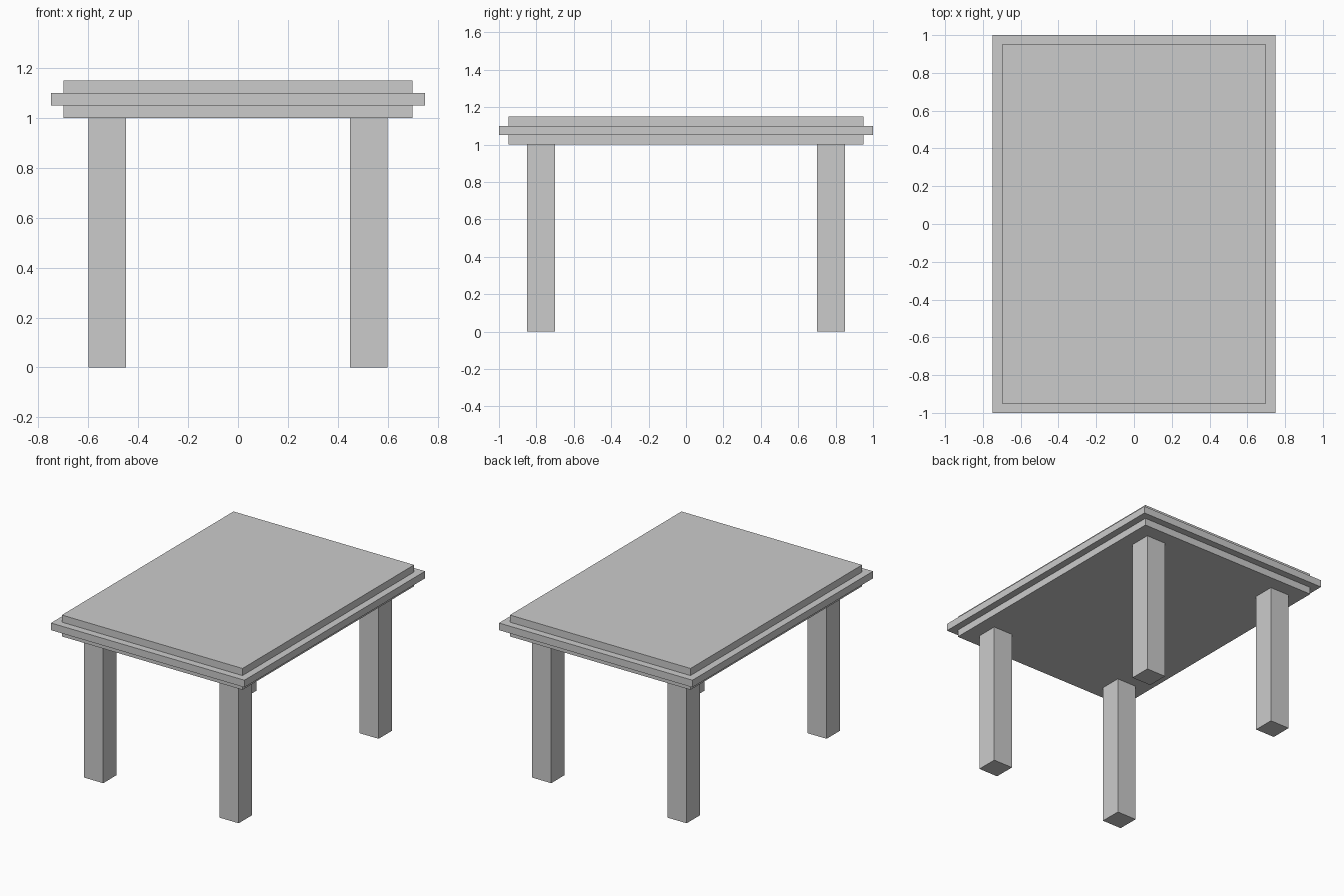
import bpy
import bmesh

if "Cube" in bpy.data.objects:
    bpy.data.objects.remove(bpy.data.objects["Cube"])


def stepped_block(name, rings, center=(0, 0)):
    """Closed rectangular solid lofted through (half_x, half_y, z) rings."""
    bm = bmesh.new()
    cx, cy = center
    loops = [[bm.verts.new((cx + sx * hx, cy + sy * hy, z))
              for sx, sy in ((-1, -1), (1, -1), (1, 1), (-1, 1))]
             for hx, hy, z in rings]
    bm.faces.new(loops[0][::-1])
    bm.faces.new(loops[-1])
    for low, high in zip(loops, loops[1:]):
        for i in range(4):
            j = (i + 1) % 4
            bm.faces.new((low[i], low[j], high[j], high[i]))
    bmesh.ops.recalc_face_normals(bm, faces=bm.faces)
    mesh = bpy.data.meshes.new(name)
    bm.to_mesh(mesh)
    bm.free()
    obj = bpy.data.objects.new(name, mesh)
    bpy.context.collection.objects.link(obj)
    return obj


# Tabletop with a projecting band around its middle
inner, outer = (0.70, 0.95), (0.75, 1.0)
stepped_block("tabletop", [(*inner, 1.0), (*inner, 1.05), (*outer, 1.05),
                           (*outer, 1.10), (*inner, 1.10), (*inner, 1.15)])

# Four square legs
for side, sx in (("left", -1), ("right", 1)):
    for end, sy in (("front", -1), ("back", 1)):
        stepped_block(f"{end}_{side}_leg",
                      [(0.075, 0.075, 0.0), (0.075, 0.075, 1.0)],
                      (sx * 0.525, sy * 0.775))
